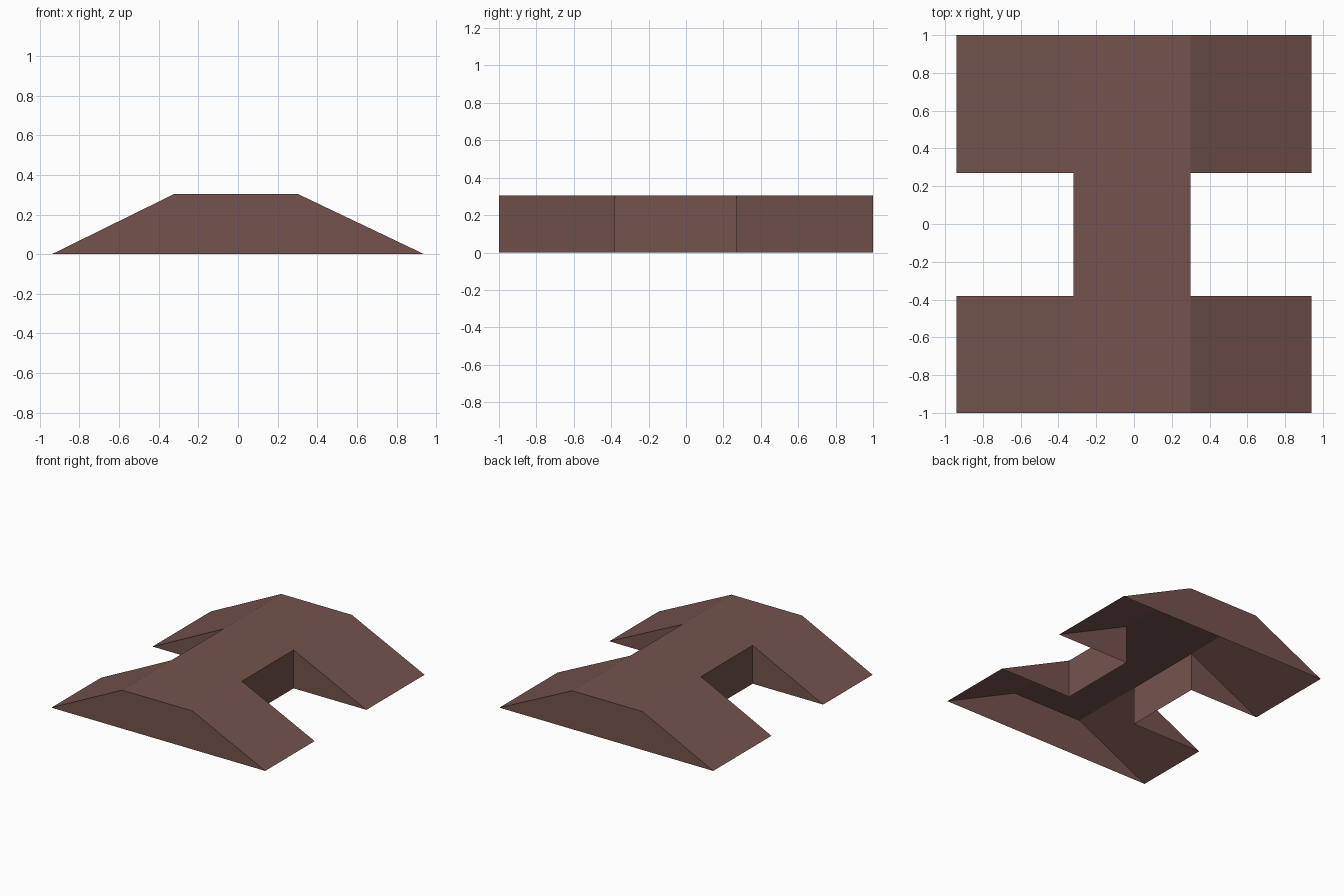
import bpy, bmesh

if "Cube" in bpy.data.objects:
    bpy.data.objects.remove(bpy.data.objects["Cube"])

# Plan grid lines and roof height over each x line
XS = [-0.94, -0.32, 0.30, 0.94]
ZS = [0.0, 0.305, 0.305, 0.0]
YS = [-1.0, -0.38, 0.27, 1.0]

brown = bpy.data.materials.new("dull_brown")
brown.diffuse_color = (0.175, 0.086, 0.075, 1)
brown.use_nodes = True
brown.node_tree.nodes["Principled BSDF"].inputs["Base Color"].default_value = brown.diffuse_color

bm = bmesh.new()
grid = [[bm.verts.new((x, y, z)) for x, z in zip(XS, ZS)] for y in YS]

# Roof: flat spine with sloped wings, the middle row has the spine only
for j in range(3):
    for i in range(3):
        if j == 1 and i != 1:
            continue
        bm.faces.new((grid[j][i], grid[j][i + 1], grid[j + 1][i + 1], grid[j + 1][i]))

# Walls: drop the border to the ground, leaving the underside open
border = [e for e in bm.edges if e.is_boundary]
drop = bmesh.ops.extrude_edge_only(bm, edges=border)
for v in drop["geom"]:
    if isinstance(v, bmesh.types.BMVert):
        v.co.z = 0.0
bmesh.ops.remove_doubles(bm, verts=bm.verts[:], dist=0.0005)
bmesh.ops.recalc_face_normals(bm, faces=bm.faces[:])
bm.normal_update()
top = max(bm.faces, key=lambda f: f.calc_center_median().z)
if top.normal.z < 0:
    bmesh.ops.reverse_faces(bm, faces=bm.faces[:])

mesh = bpy.data.meshes.new("ramped_shell")
bm.to_mesh(mesh)
bm.free()
mesh.materials.append(brown)
shell = bpy.data.objects.new("ramped_shell", mesh)
bpy.context.collection.objects.link(shell)
